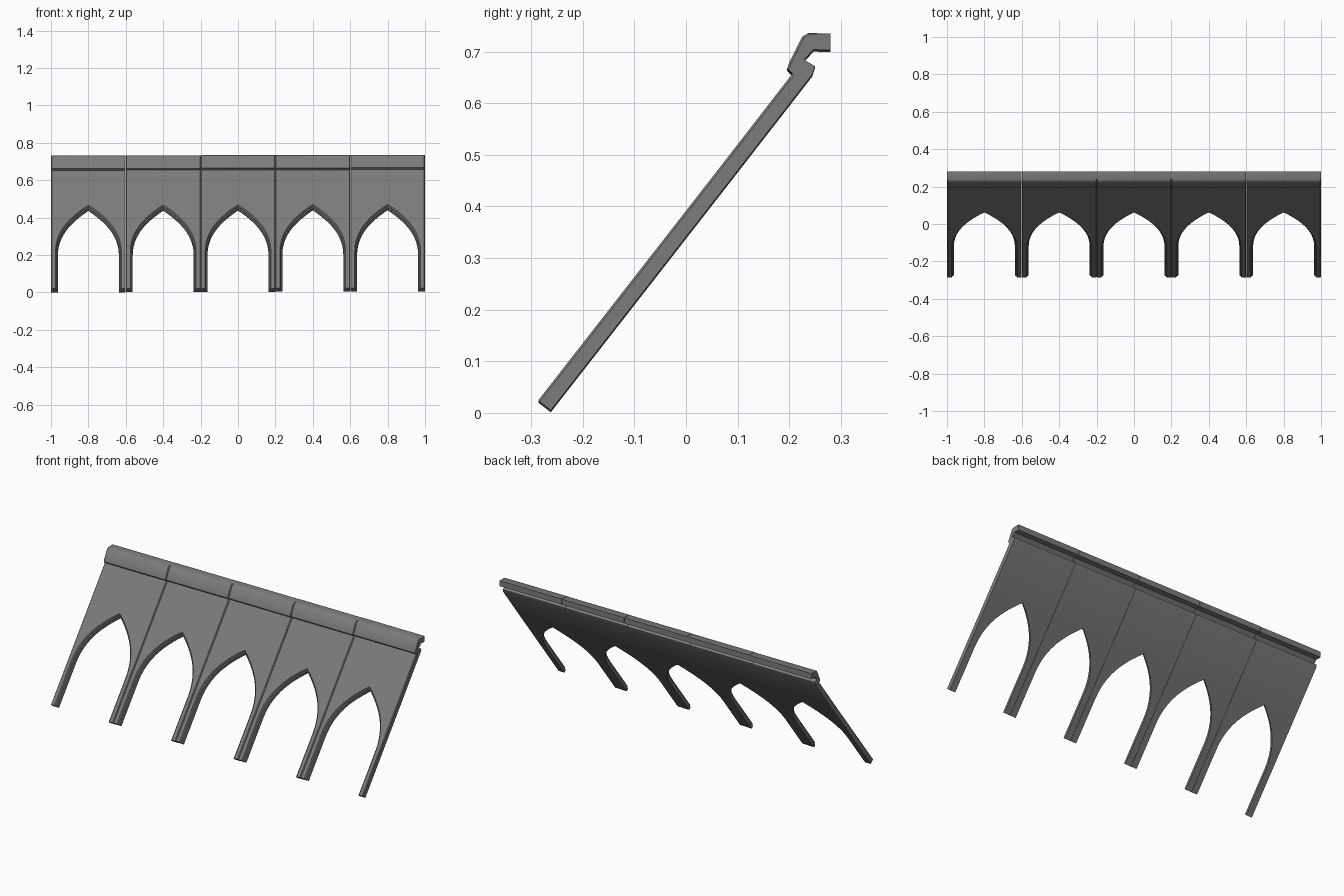
import bpy, bmesh
from mathutils import Vector

if "Cube" in bpy.data.objects:
    bpy.data.objects.remove(bpy.data.objects["Cube"], do_unlink=True)

BAYS, PITCH = 5, 0.4
HALF = 0.1995                          # half width of one bay
THICK, CHAMFER = 0.031, 0.004
FOOT = Vector((0, -0.262, 0.001))      # back lower edge of the leaning slab
UP = Vector((0, 0.615, 0.789))         # along the slab
OUT = Vector((0, -0.789, 0.615))       # out of its front face

stone = bpy.data.materials.new("dark grey stone")
stone.use_nodes = True
GREY = (0.2, 0.2, 0.2, 1)
stone.diffuse_color = GREY
stone.node_tree.nodes["Principled BSDF"].inputs["Base Color"].default_value = GREY


def slab(x, v, w):
    """Point on the leaning slab: across, along, out."""
    return Vector((x, 0, 0)) + FOOT + UP * v + OUT * w


def skin(bm, loops):
    """Join a row of closed loops and cap both ends."""
    rows = [[bm.verts.new(p) for p in loop] for loop in loops]
    n = len(rows[0])
    for a, b in zip(rows, rows[1:]):
        for i in range(n):
            j = (i + 1) % n
            bm.faces.new((a[i], a[j], b[j], b[i]))
    bm.faces.new(rows[0])
    bm.faces.new(rows[-1])


def finish(bm, name, x, z):
    bmesh.ops.recalc_face_normals(bm, faces=bm.faces)
    mesh = bpy.data.meshes.new(name)
    bm.to_mesh(mesh)
    bm.free()
    mesh.materials.append(stone)
    obj = bpy.data.objects.new(name, mesh)
    obj.location = (x, 0, z)
    bpy.context.collection.objects.link(obj)
    bpy.ops.object.select_all(action="DESELECT")
    obj.select_set(True)
    bpy.context.view_layer.objects.active = obj
    bpy.ops.object.shade_smooth_by_angle(angle=0.6)


# Pointed arch outline, from foot to apex
P = [Vector(p) for p in ((0.163, 0.25), (0.163, 0.40), (0.07, 0.49), (0, 0.551))]
STEPS = 14
arch = [(Vector((0.163, 0)), Vector((1, 0)))]
for k in range(STEPS + 1):
    t = k / STEPS
    s = 1 - t
    pos = P[0] * s**3 + P[1] * 3 * s * s * t + P[2] * 3 * s * t * t + P[3] * t**3
    tan = (P[1] - P[0]) * s * s + (P[2] - P[1]) * 2 * s * t + (P[3] - P[2]) * t * t
    normal = Vector((tan.y, -tan.x)).normalized()
    arch.append((pos, Vector((0, 1.15)) if k == STEPS else normal))

# Stepped moulding around the opening: offset from the edge, height off the back
MOULDING = ((0, 0), (0, 0.013), (0.003, 0.019), (0.008, 0.021), (0.009, 0.026), (0.013, THICK))


def arch_legs(x, z):
    bm = bmesh.new()
    for side in (1, -1):
        loops = []
        for pos, normal in arch:
            pts = [(pos + normal * d, w) for d, w in MOULDING]
            top = pts[-1][0].y
            loop = [slab(side * p.x, p.y, w) for p, w in pts]
            loop += [slab(side * (HALF - CHAMFER), top, THICK),
                     slab(side * HALF, top, THICK - CHAMFER),
                     slab(side * HALF, pos.y, 0)]
            loops.append(loop)
        skin(bm, loops)
    finish(bm, "arch_legs", x, z)


# Upper wall with the hooked cornice, in side section (y, z)
FRONT = ((0.206, 0.653), (0.196, 0.663), (0.2, 0.675), (0.225, 0.725), (0.237, 0.732))
BACK = ((0.28, 0.731), (0.28, 0.699), (0.247, 0.7), (0.229, 0.68), (0.25, 0.668), (0.245, 0.652))


def wall_and_cornice(x, z):
    bm = bmesh.new()
    low_front = slab(0, 0.551 + 0.013 * 1.15, THICK)
    low_back = slab(0, 0.551, 0)
    front = [low_front] + [Vector((0, *p)) for p in FRONT]
    back = [Vector((0, *p)) for p in BACK] + [low_back]
    inner = front + back
    end = [p - OUT * CHAMFER for p in front] + back
    sections = ((-HALF, end), (CHAMFER - HALF, inner), (HALF - CHAMFER, inner), (HALF, end))
    skin(bm, [[p + Vector((sx, 0, 0)) for p in sec] for sx, sec in sections])
    finish(bm, "wall_and_cornice", x, z)


# Row of bays, each set a hair higher than the last
for i in range(BAYS):
    bay_x = (i - (BAYS - 1) / 2) * PITCH
    arch_legs(bay_x, i * 0.001)
    wall_and_cornice(bay_x, i * 0.001)
